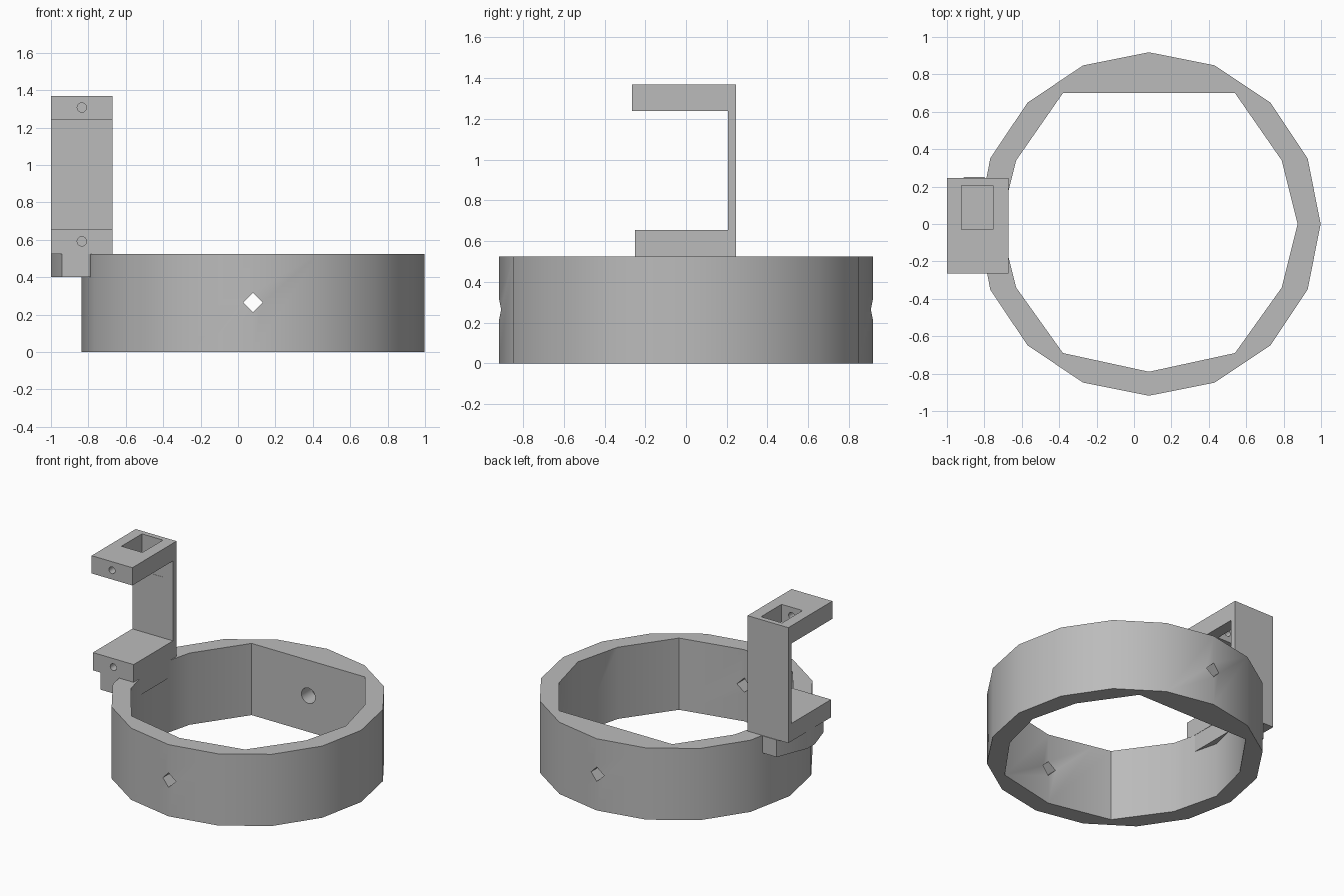
import bpy, bmesh
from math import cos, sin, pi

if "Cube" in bpy.data.objects:
    bpy.data.objects.remove(bpy.data.objects["Cube"], do_unlink=True)

grey = bpy.data.materials.new("plain grey")
grey.use_nodes = True
colour = (0.5, 0.5, 0.5, 1)
grey.diffuse_color = colour
grey.node_tree.nodes["Principled BSDF"].inputs["Base Color"].default_value = colour

CX = 0.08       # centre of the ring
RING_H = 0.525
ARM_X = -0.835  # middle of the bracket


def prism(name, points, low, high, axis):
    """Extrude a flat profile along the given axis."""
    place = {"x": lambda a, b, c: (c, a, b),
             "y": lambda a, b, c: (a, c, b),
             "z": lambda a, b, c: (a, b, c)}[axis]
    bm = bmesh.new()
    ends = [[bm.verts.new(place(a, b, c)) for a, b in points] for c in (low, high)]
    for loop in ends:
        bm.faces.new(loop)
    n = len(points)
    for i in range(n):
        j = (i + 1) % n
        bm.faces.new((ends[0][i], ends[0][j], ends[1][j], ends[1][i]))
    bmesh.ops.recalc_face_normals(bm, faces=bm.faces)
    mesh = bpy.data.meshes.new(name)
    bm.to_mesh(mesh)
    bm.free()
    mesh.materials.append(grey)
    obj = bpy.data.objects.new(name, mesh)
    bpy.context.collection.objects.link(obj)
    return obj


def circle(x, y, radius, sides):
    return [(x + radius * cos(2 * pi * i / sides), y + radius * sin(2 * pi * i / sides))
            for i in range(sides)]


def select(obj):
    bpy.ops.object.select_all(action="DESELECT")
    obj.select_set(True)
    bpy.context.view_layer.objects.active = obj


def cut(obj, cutter):
    """Subtract the cutter and discard it."""
    cutter.hide_render = True
    mod = obj.modifiers.new("cut", "BOOLEAN")
    mod.operation = "DIFFERENCE"
    mod.solver = "EXACT"
    mod.object = cutter
    select(obj)
    bpy.ops.object.modifier_apply(modifier=mod.name)
    bpy.data.objects.remove(cutter, do_unlink=True)


# Ring with a faceted opening, flat at the back
ring = prism("ring", circle(CX, 0, 0.918, 16), 0, RING_H, "z")
half = [(0.46, 0.70), (0.71, 0.34), (0.795, 0), (0.71, -0.34), (0.46, -0.69)]
opening = half + [(0, -0.79)] + [(-x, y) for x, y in reversed(half)]
cut(ring, prism("opening_cutter", [(CX + x, y) for x, y in opening], -0.2, 0.8, "z"))

# Diamond bolt holes front and back, with a round recess inside the back wall
cut(ring, prism("diamond_cutter", circle(CX, 0.265, 0.053, 4), -1.2, 1.2, "y"))
cut(ring, prism("recess_cutter", circle(CX, 0.265, 0.056, 24), 0.5, 0.82, "y"))

# C-shaped bracket: lower arm, spine, upper arm
profile = [(-0.25, RING_H), (0.245, RING_H), (0.245, 1.37), (-0.265, 1.37),
           (-0.265, 1.24), (0.205, 1.24), (0.205, 0.655), (-0.25, 0.655)]
bracket = prism("bracket", profile, -1, -0.67, "x")

# Square socket in the upper arm and a screw hole in each arm
socket = [(-0.923, -0.03), (-0.753, -0.03), (-0.753, 0.207), (-0.923, 0.207)]
cut(bracket, prism("socket_cutter", socket, 1.1, 1.5, "z"))
for z, depth in ((1.307, 0.05), (0.592, 0.15)):
    cut(bracket, prism("screw_cutter", circle(ARM_X, z, 0.025, 20), -0.4, depth, "y"))

# Chamfered block joining the bracket to the ring
block = [(-0.672, 0.17), (-0.8, 0.25), (-0.91, 0.25), (-1, 0.02),
         (-1, -0.06), (-0.94, -0.25), (-0.8, -0.25), (-0.672, -0.17)]
mount = prism("bracket_mount", block, 0.4, RING_H, "z")

for part in (ring, bracket, mount):
    select(part)
    bpy.ops.object.shade_smooth_by_angle(angle=pi / 6)
